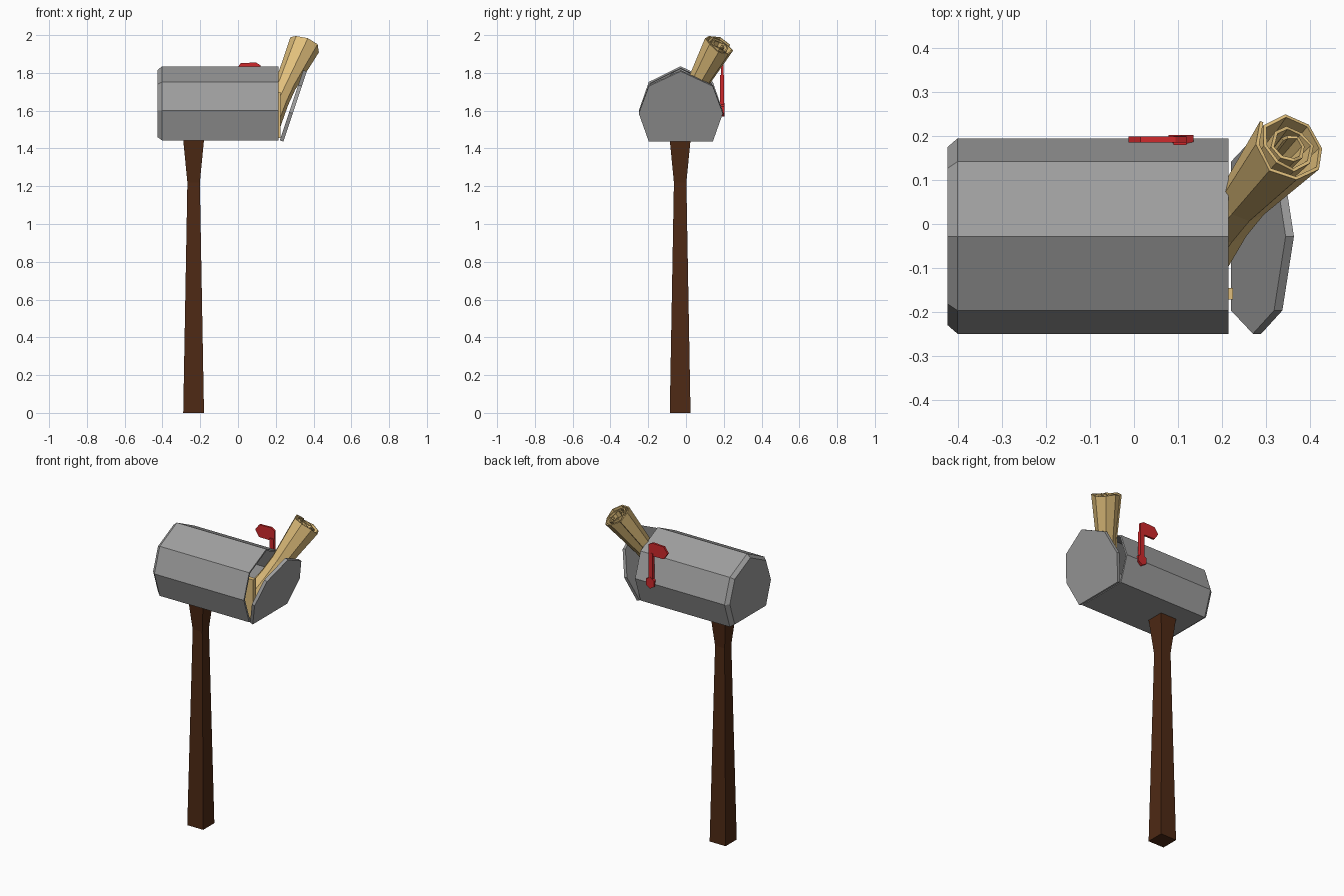
import bpy, bmesh, math
from mathutils import Vector, Matrix

if "Cube" in bpy.data.objects:
    bpy.data.objects.remove(bpy.data.objects["Cube"])


def material(name, rgb):
    m = bpy.data.materials.new(name)
    m.diffuse_color = (*rgb, 1)
    m.use_nodes = True
    m.node_tree.nodes["Principled BSDF"].inputs["Base Color"].default_value = m.diffuse_color
    return m


def make(name, bm, mat=None):
    bmesh.ops.recalc_face_normals(bm, faces=bm.faces)
    me = bpy.data.meshes.new(name)
    bm.to_mesh(me)
    bm.free()
    ob = bpy.data.objects.new(name, me)
    bpy.context.collection.objects.link(ob)
    if mat:
        me.materials.append(mat)
    return ob


def loft(name, rings, mat=None):
    """Skin a stack of closed rings and cap both ends."""
    bm = bmesh.new()
    rows = [[bm.verts.new(p) for p in r] for r in rings]
    n = len(rows[0])
    for a, b in zip(rows, rows[1:]):
        for i in range(n):
            j = (i + 1) % n
            bm.faces.new((a[i], a[j], b[j], b[i]))
    bm.faces.new(rows[0])
    bm.faces.new(rows[-1])
    return make(name, bm, mat)


wood = material("wood", (0.075, 0.022, 0.007))
red = material("red", (0.62, 0.022, 0.025))
paper = material("paper", (0.75, 0.52, 0.2))
metal = material("dark_metal", (0.34, 0.34, 0.34))

# House-shaped cross-section shared by box and door (y, z)
CY, CZ = -0.028, 1.62
PROFILE = [(-0.197, 1.443), (-0.25, 1.60), (-0.197, 1.752), (CY, 1.835),
           (0.142, 1.752), (0.195, 1.60), (0.142, 1.443)]


def section(x, s=1.0):
    return [(x, CY + (y - CY) * s, CZ + (z - CZ) * s) for y, z in PROFILE]


# Hollow mailbox: interior, front rim, outer shell, bevelled back
loft("mailbox_body", [section(-0.385, 0.93), section(0.215, 0.95), section(0.215),
                      section(-0.402), section(-0.425, 0.91)], metal)

# Door hinged at the bottom front edge, leaning open
hinge = Vector((0.22, 0, 1.443))
lean = (Matrix.Translation(hinge) @ Matrix.Rotation(math.radians(18.5), 4, 'Y')
        @ Matrix.Translation(-hinge))
loft("door", [[lean @ Vector(p) for p in section(x)] for x in (0.221, 0.241)], metal)

# Square post, waisted and flared under the box
loft("post", [[(-0.235 + sx * h, -0.031 + sy * h, z)
               for sx, sy in ((-1, -1), (1, -1), (1, 1), (-1, 1))]
              for z, h in ((0, 0.055), (1.22, 0.033), (1.445, 0.055))], wood)


# Signal flag: pivot, arm and pointed blade, all plates in the xz plane
def plate(name, outline, y0, y1, mat=red):
    loft(name, [[(x, y, z) for x, z in outline] for y in (y0, y1)], mat)


pivot = [(0.107 + 0.033 * math.cos(a), 1.605 + 0.036 * math.sin(a))
         for a in (math.pi * k / 3 + math.pi / 6 for k in range(6))]
plate("flag_pivot", pivot, 0.18, 0.203)
plate("flag_arm", [(0.09, 1.60), (0.12, 1.60), (0.12, 1.79), (0.09, 1.79)], 0.18, 0.2)
plate("flag_blade", [(0.12, 1.775), (0.12, 1.84), (0.095, 1.855), (0.015, 1.852),
                     (-0.012, 1.815), (0.015, 1.775)], 0.186, 0.199)

# Upright letter just poking out of the box
plate("letter", [(0.05, 1.455), (0.225, 1.455), (0.225, 1.70), (0.05, 1.70)],
      -0.172, -0.146, paper)

# Rolled newspaper: a spiral sheet, pinched at mid length
bottom, top = Vector((0.15, -0.062, 1.52)), Vector((0.356, 0.177, 1.948))
axis = top - bottom
turn = axis.to_track_quat('Z', 'Y')
bm = bmesh.new()
rows = []
for t, r in ((0, 0.076), (0.3, 0.058), (0.5, 0.056), (1, 0.086)):
    row = []
    for k in range(25):
        a = math.tau * k / 8
        s = r * (1 - 0.03 * k) if k > 8 else r * (1 - 0.018 * k)
        shift = 0.006 * math.sin(k * 2.1) if t in (0, 1) else 0
        p = turn @ Vector((s * math.cos(a), s * math.sin(a), shift))
        row.append(bm.verts.new(bottom + axis * t + p))
    rows.append(row)
for a, b in zip(rows, rows[1:]):
    for i in range(24):
        bm.faces.new((a[i], a[i + 1], b[i + 1], b[i]))
roll = make("newspaper_roll", bm, paper)
sol = roll.modifiers.new("thickness", 'SOLIDIFY')
sol.thickness = 0.008
sol.offset = 0
